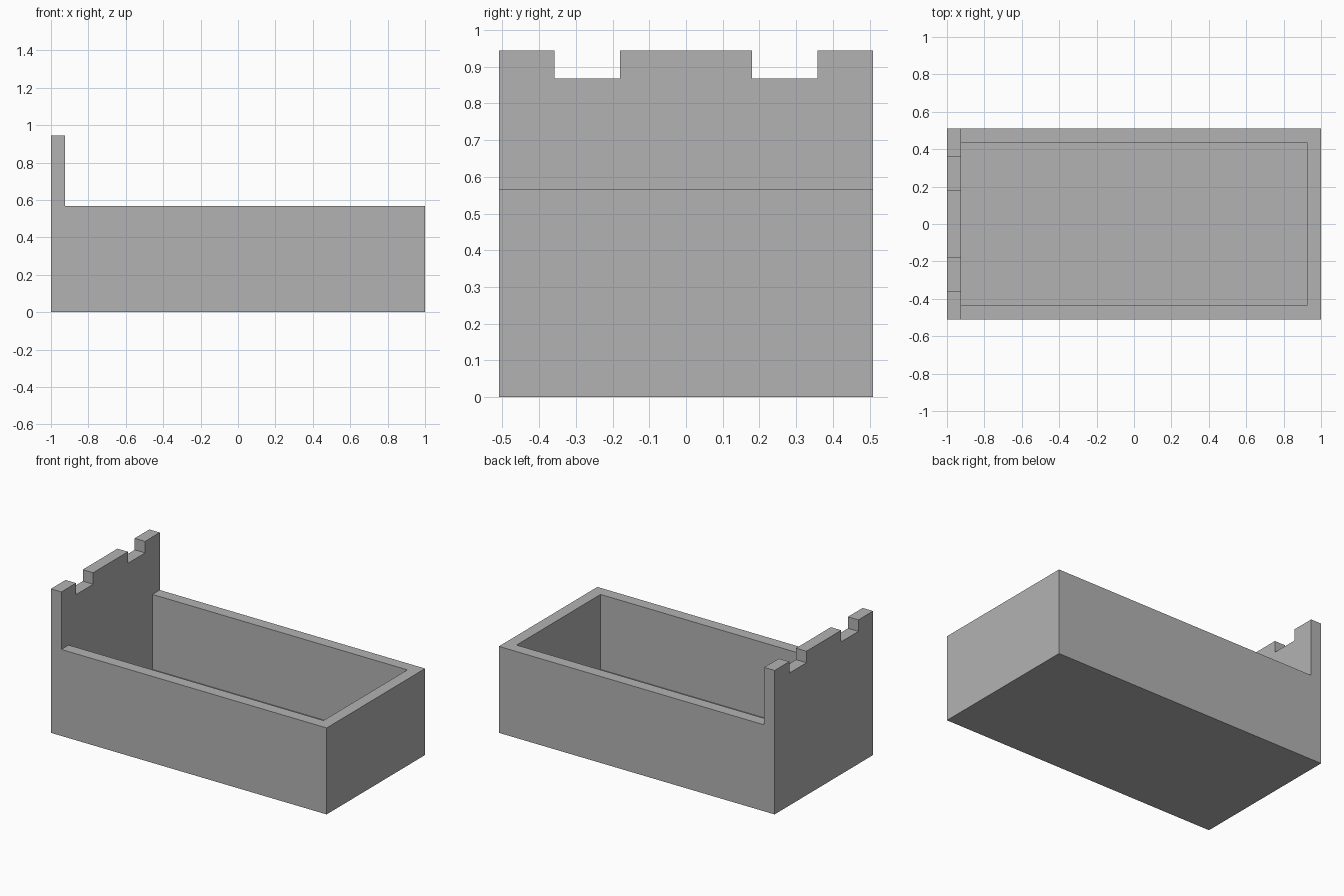
import bpy
import bmesh

cube = bpy.data.objects.get("Cube")
if cube:
    bpy.data.objects.remove(cube, do_unlink=True)

WALL = 0.0755                          # board thickness
LENGTH, WIDTH = 2.0, 1.02
RIM, TOP = 0.567, 0.944                # side wall and headboard heights
INNER = LENGTH / 2 - WALL

grey = bpy.data.materials.new("plain_grey")
grey.use_nodes = True
colour = (0.45, 0.45, 0.45, 1)
grey.diffuse_color = colour
grey.node_tree.nodes["Principled BSDF"].inputs["Base Color"].default_value = colour


def prism(name, profile, y0, y1):
    """Extrude an (x, z) outline from y0 to y1."""
    bm = bmesh.new()
    face = bm.faces.new([bm.verts.new((x, y0, z)) for x, z in profile])
    extruded = bmesh.ops.extrude_face_region(bm, geom=[face])["geom"]
    verts = [v for v in extruded if isinstance(v, bmesh.types.BMVert)]
    bmesh.ops.translate(bm, verts=verts, vec=(0, y1 - y0, 0))
    bmesh.ops.recalc_face_normals(bm, faces=bm.faces)
    mesh = bpy.data.meshes.new(name)
    bm.to_mesh(mesh)
    bm.free()
    mesh.materials.append(grey)
    obj = bpy.data.objects.new(name, mesh)
    bpy.context.collection.objects.link(obj)
    return obj


def box(name, x0, x1, y0, y1, z0, z1):
    return prism(name, [(x0, z0), (x1, z0), (x1, z1), (x0, z1)], y0, y1)


# Solid trough with a raised headboard at one end
half = LENGTH / 2
trough = prism("trough_with_headboard",
               [(-half, 0), (half, 0), (half, RIM), (-INNER, RIM),
                (-INNER, TOP), (-half, TOP)], -WIDTH / 2, WIDTH / 2)

# Hollow interior and the two headboard notches
side = WIDTH / 2 - WALL
cutters = [box("cavity_cutter", -INNER, INNER, -side, side, WALL, RIM + 0.1)]
for y0, y1 in ((-0.358, -0.18), (0.18, 0.358)):
    cutters.append(box("notch_cutter", -half - 0.1, -INNER + 0.1,
                       y0, y1, TOP - WALL, TOP + 0.1))

for cutter in cutters:
    cutter.hide_render = True
    cut = trough.modifiers.new("cut", "BOOLEAN")
    cut.operation = "DIFFERENCE"
    cut.solver = "EXACT"
    cut.object = cutter

# Bake the cuts and remove the cutters
graph = bpy.context.evaluated_depsgraph_get()
baked = bpy.data.meshes.new_from_object(trough.evaluated_get(graph))
trough.modifiers.clear()
trough.data = baked
for cutter in cutters:
    bpy.data.objects.remove(cutter, do_unlink=True)

# Merge leftover coplanar pieces
bm = bmesh.new()
bm.from_mesh(baked)
bmesh.ops.remove_doubles(bm, verts=bm.verts, dist=0.0001)
bmesh.ops.dissolve_limit(bm, angle_limit=0.01, verts=bm.verts, edges=bm.edges)
bm.to_mesh(baked)
bm.free()
